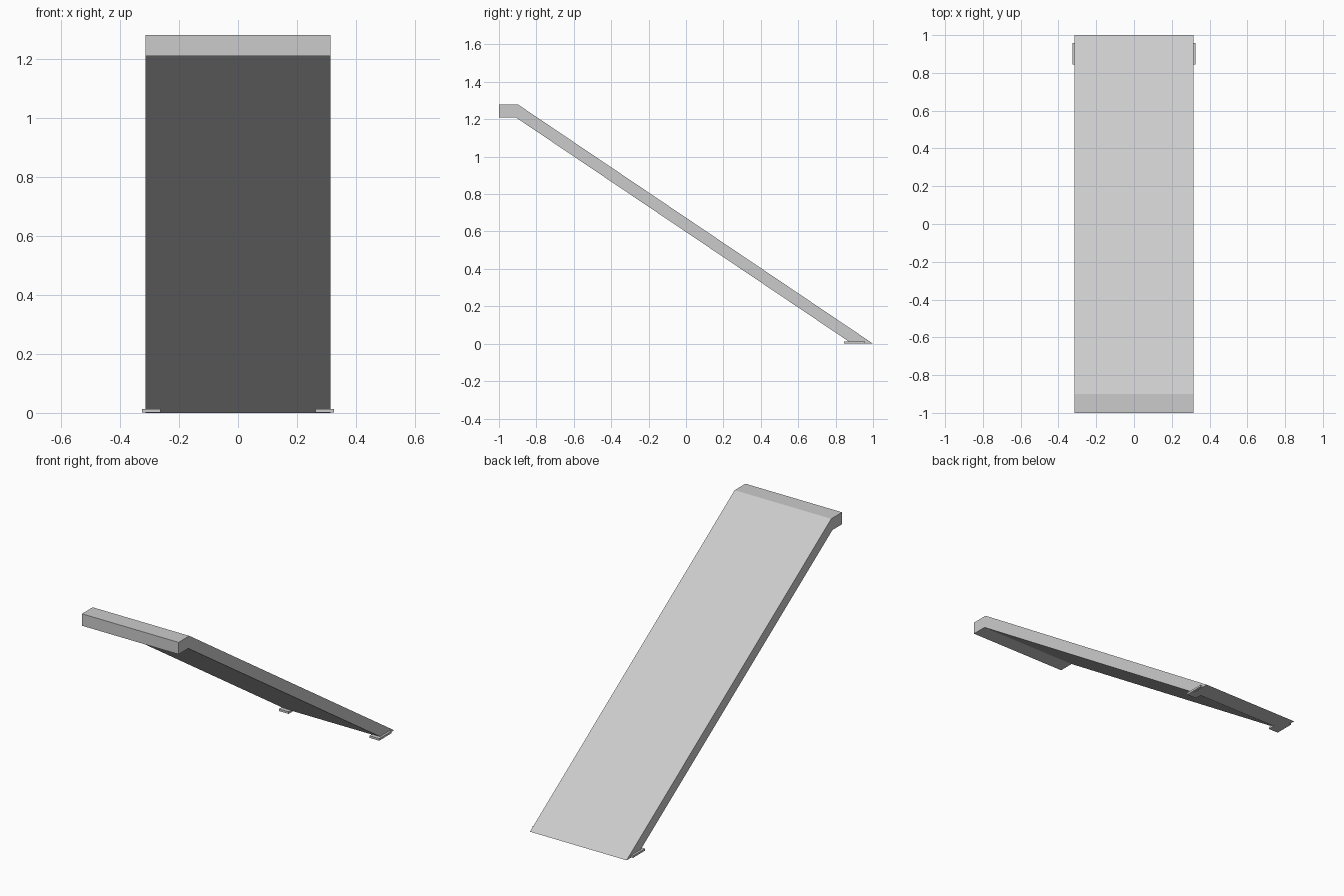
import bpy, bmesh

if "Cube" in bpy.data.objects:
    bpy.data.objects.remove(bpy.data.objects["Cube"])


def prism(name, x0, x1, profile):
    """Extrude a (y, z) profile from x0 to x1."""
    bm = bmesh.new()
    face = bm.faces.new([bm.verts.new((x0, y, z)) for y, z in profile])
    side = bmesh.ops.extrude_face_region(bm, geom=[face])
    verts = [v for v in side["geom"] if isinstance(v, bmesh.types.BMVert)]
    bmesh.ops.translate(bm, vec=(x1 - x0, 0, 0), verts=verts)
    bmesh.ops.recalc_face_normals(bm, faces=bm.faces)
    mesh = bpy.data.meshes.new(name)
    bm.to_mesh(mesh)
    bm.free()
    obj = bpy.data.objects.new(name, mesh)
    bpy.context.collection.objects.link(obj)
    return obj


# Sloping board with the short level platform at its top
prism("ramp_board", -0.314, 0.314, [
    (-1.0, 1.212), (-1.0, 1.282), (-0.9, 1.282),
    (1.0, 0.002), (0.888, 0.002), (-0.91, 1.212)])

# Thin foot plates under both lower corners
for side, label in ((-1, "left"), (1, "right")):
    prism(label + "_foot", side * 0.263, side * 0.326, [
        (0.845, 0.003), (0.845, 0.015), (0.958, 0.015), (0.958, 0.003)])

# Stand the model on the ground
for obj in bpy.context.collection.objects:
    obj.location.z = -0.002
